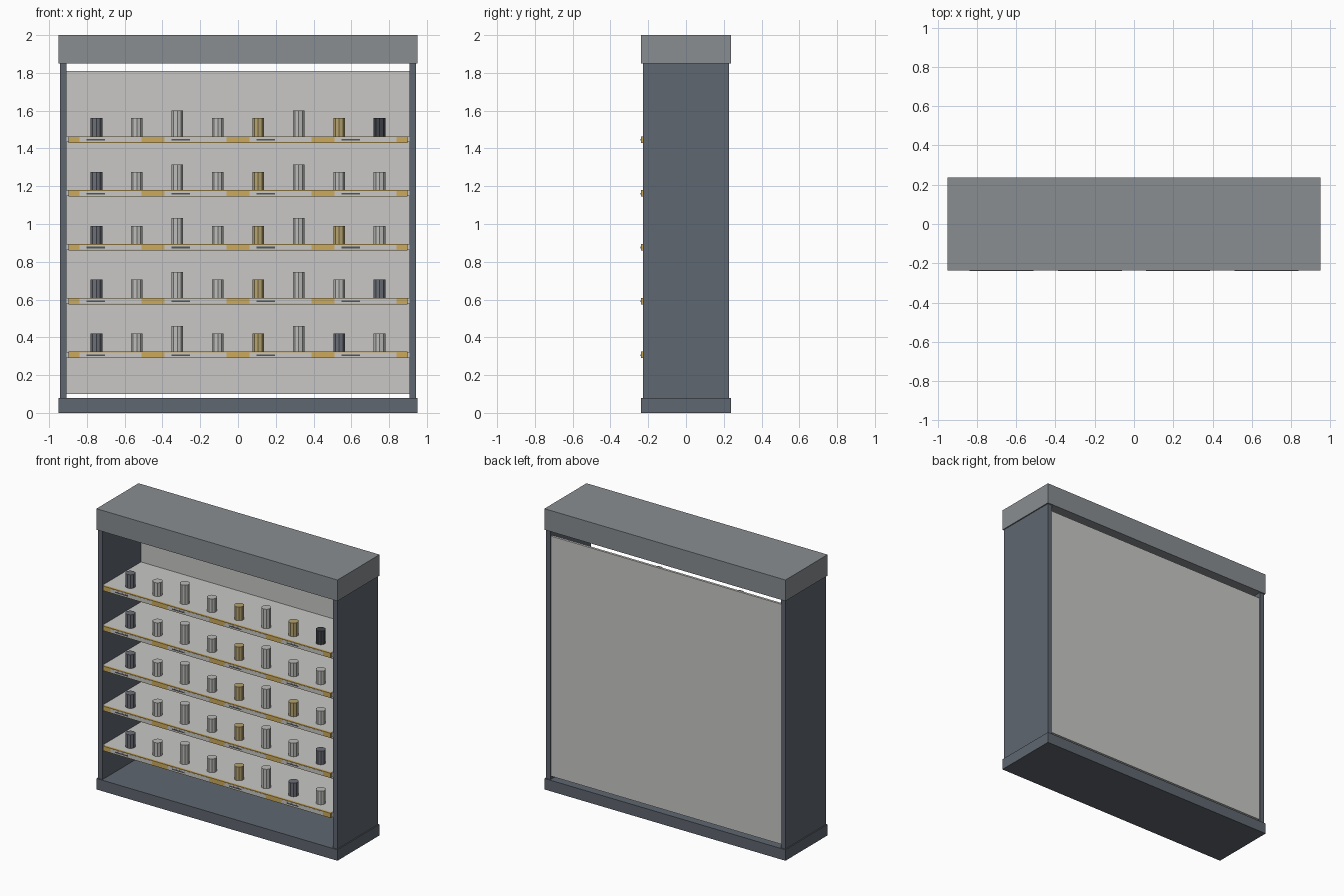
import bpy, bmesh
from mathutils import Matrix, Vector

cube = bpy.data.objects.get("Cube")
if cube:
    bpy.data.objects.remove(cube, do_unlink=True)


def material(name, rgb):
    m = bpy.data.materials.new(name)
    m.use_nodes = True
    col = (*rgb, 1.0)
    m.diffuse_color = col
    bsdf = next(n for n in m.node_tree.nodes if n.type == 'BSDF_PRINCIPLED')
    bsdf.inputs["Base Color"].default_value = col
    return m


SLATE = material("slate frame", (0.115, 0.135, 0.16))
GREY = material("canopy grey", (0.25, 0.268, 0.285))
WHITE = material("warm white", (0.58, 0.575, 0.56))
GOLD = material("gold trim", (0.60, 0.40, 0.11))
PRINT = material("label print", (0.08, 0.09, 0.10))
SILVER = material("silver bottle", (0.50, 0.50, 0.485))
BRASS = material("brass bottle", (0.47, 0.37, 0.16))
STEEL = material("steel bottle", (0.15, 0.16, 0.19))
BLACK = material("charcoal bottle", (0.05, 0.055, 0.065))


def finish(bm, name, mat):
    me = bpy.data.meshes.new(name)
    bm.to_mesh(me)
    bm.free()
    me.materials.append(mat)
    ob = bpy.data.objects.new(name, me)
    bpy.context.collection.objects.link(ob)
    return ob


def box(name, mat, x, y, z):
    """Box from (min, max) ranges on each axis."""
    bm = bmesh.new()
    size = Vector((x[1] - x[0], y[1] - y[0], z[1] - z[0]))
    mid = Vector((x[0] + x[1], y[0] + y[1], z[0] + z[1])) / 2
    bmesh.ops.create_cube(bm, size=1.0,
                          matrix=Matrix.Translation(mid) @ Matrix.Diagonal((*size, 1)))
    return finish(bm, name, mat)


def bottle(name, mat, x, z, height):
    bm = bmesh.new()
    bmesh.ops.create_cone(bm, cap_ends=True, segments=10, radius1=0.033, radius2=0.033,
                          depth=height,
                          matrix=Matrix.Translation((x, -0.14, z + height / 2)))
    return finish(bm, name, mat)


# Cabinet frame
box("base", SLATE, (-0.95, 0.95), (-0.237, 0.237), (0, 0.078))
box("canopy", GREY, (-0.95, 0.95), (-0.237, 0.237), (1.85, 2.0))
for side, s in (("left", 1), ("right", -1)):
    box(side + "_side_panel", SLATE, sorted((s * 0.908, s * 0.942)),
        (-0.228, 0.228), (0.078, 1.85))
box("back_panel", WHITE, (-0.908, 0.908), (0.205, 0.222), (0.10, 1.81))

# Bottle colours per shelf, top to bottom; each shelf has two tall bottles
KINDS = {"s": STEEL, "l": SILVER, "b": BRASS, "k": BLACK}
ROWS = ["slllblbk", "slllblll", "slllblbl", "slllblls", "slllblsl"]

for row, kinds in enumerate(ROWS):
    z = 1.447 - 0.285 * row
    top = z + 0.016
    n = row + 1
    box(f"shelf_{n}", WHITE, (-0.908, 0.908), (-0.222, 0.205), (z - 0.014, top))
    box(f"shelf_trim_{n}", GOLD, (-0.897, 0.897), (-0.238, -0.222),
        (z - 0.017, top + 0.001))

    # Label plates with a printed bar along the front trim
    for i in range(4):
        c = -0.675 + 0.45 * i
        box(f"label_{n}_{i + 1}", WHITE, (c - 0.163, c + 0.163),
            (-0.2392, -0.2375), (z - 0.013, z + 0.013))
        p = c - 0.078
        box(f"label_print_{n}_{i + 1}", PRINT, (p - 0.048, p + 0.048),
            (-0.2400, -0.2390), (z - 0.006, z + 0.003))

    # Bottles
    for i, k in enumerate(kinds):
        bottle(f"bottle_{n}_{i + 1}", KINDS[k], -0.75 + 1.5 * i / 7, top,
               0.138 if i in (2, 5) else 0.097)
